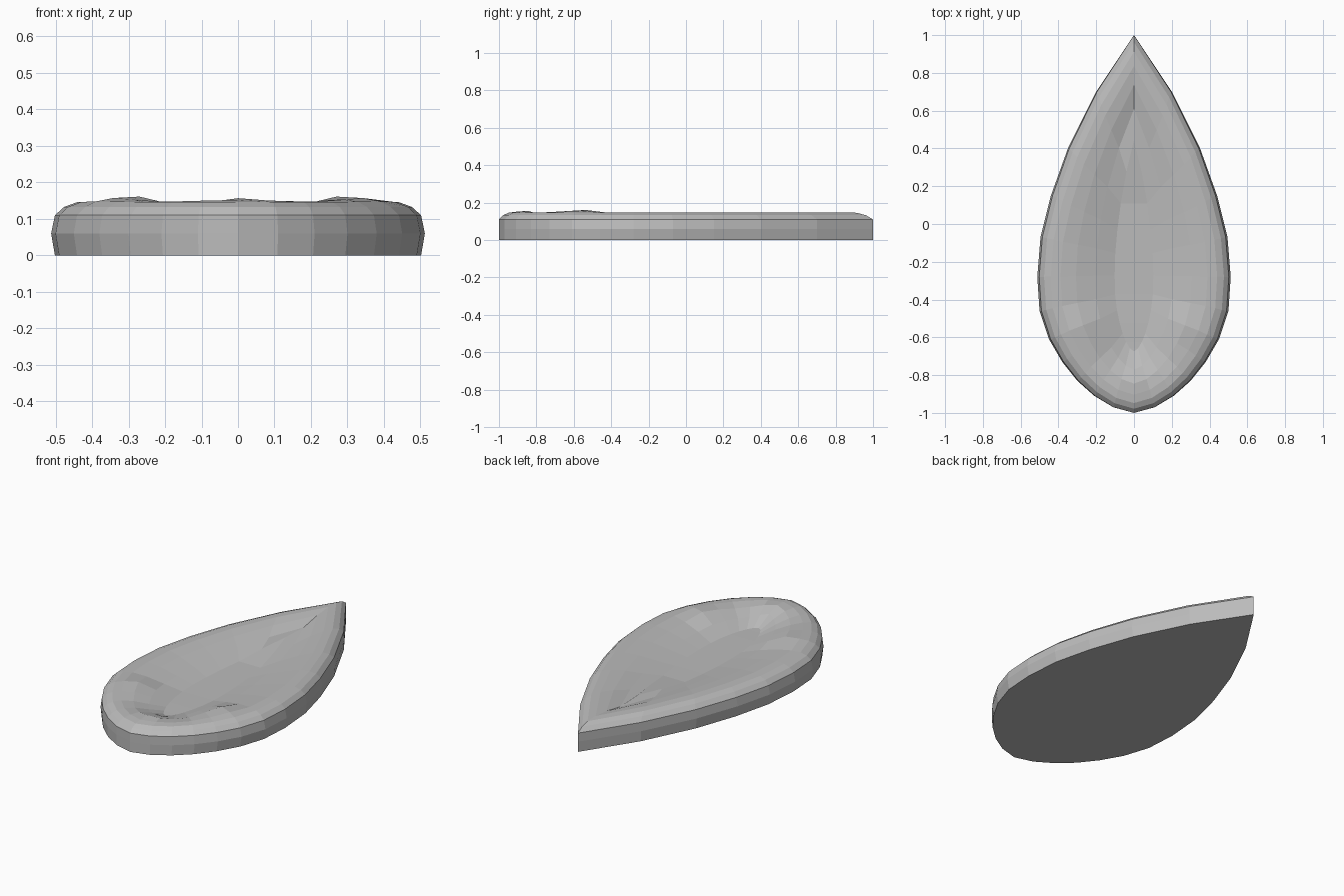
import bpy, bmesh, math

cube = bpy.data.objects.get("Cube")
if cube:
    bpy.data.objects.remove(cube, do_unlink=True)

clay = bpy.data.materials.new("warm_grey")
clay.use_nodes = True
colour = (0.5, 0.5, 0.5, 1)
clay.diffuse_color = colour
clay.node_tree.nodes["Principled BSDF"].inputs["Base Color"].default_value = colour

# Half outline of the leaf, from the pointed tip round to the blunt end
HALF = [(0, 1), (.2, .7), (.35, .4), (.44, .15), (.495, -.07), (.512, -.28),
        (.5, -.46), (.45, -.61), (.38, -.73), (.3, -.83), (.21, -.91), (.11, -.97), (0, -1)]
OUTLINE = HALF + [(-x, y) for x, y in HALF[-2:0:-1]]
MID = -.26

# Width scale, length scale and height: base, wall, rounded rim, then the bowl
RINGS = [(.98, 1, 0), (1, 1, .06), (.98, 1, .11), (.93, .97, .133),
         (.86, .93, .146), (.76, .87, .148), (.6, .79, .138),
         (.4, .69, .115), (.2, .56, .087)]


def bump(x, y, cx, cy, r):
    return math.exp(-((abs(x) - cx) ** 2 + (y - cy) ** 2) / r ** 2)


def height(i, x, y, z):
    if i >= 4:
        # Raised lips round the blunt end
        z += .026 * bump(x, y, .25, -.56, .09) + .024 * bump(x, y, 0, -.81, .07)
    if i == len(RINGS) - 1:
        # Floor climbs at the pointed end
        z += .035 * max(0, y - .1) / .35
    return z


bm = bmesh.new()
loops = []
for i, (sx, sy, z) in enumerate(RINGS):
    loop = []
    for x, y in OUTLINE:
        px, py = x * sx, MID + (y - MID) * sy
        loop.append(bm.verts.new((px, py, height(i, px, py, z))))
    loops.append(loop)

# Skin between neighbouring rings
n = len(OUTLINE)
for low, high in zip(loops, loops[1:]):
    for k in range(n):
        j = (k + 1) % n
        bm.faces.new((low[k], low[j], high[j], high[k]))

# Underside and floor as cross strips
bm.faces.new(loops[0])
floor = loops[-1]
for k in range(len(HALF) - 1):
    strip = [floor[k], floor[k + 1], floor[-k - 1], floor[-k]]
    bm.faces.new(list(dict.fromkeys(strip)))
bmesh.ops.recalc_face_normals(bm, faces=bm.faces)

mesh = bpy.data.meshes.new("leaf_dish")
bm.to_mesh(mesh)
bm.free()
mesh.materials.append(clay)
dish = bpy.data.objects.new("leaf_dish", mesh)
bpy.context.collection.objects.link(dish)
